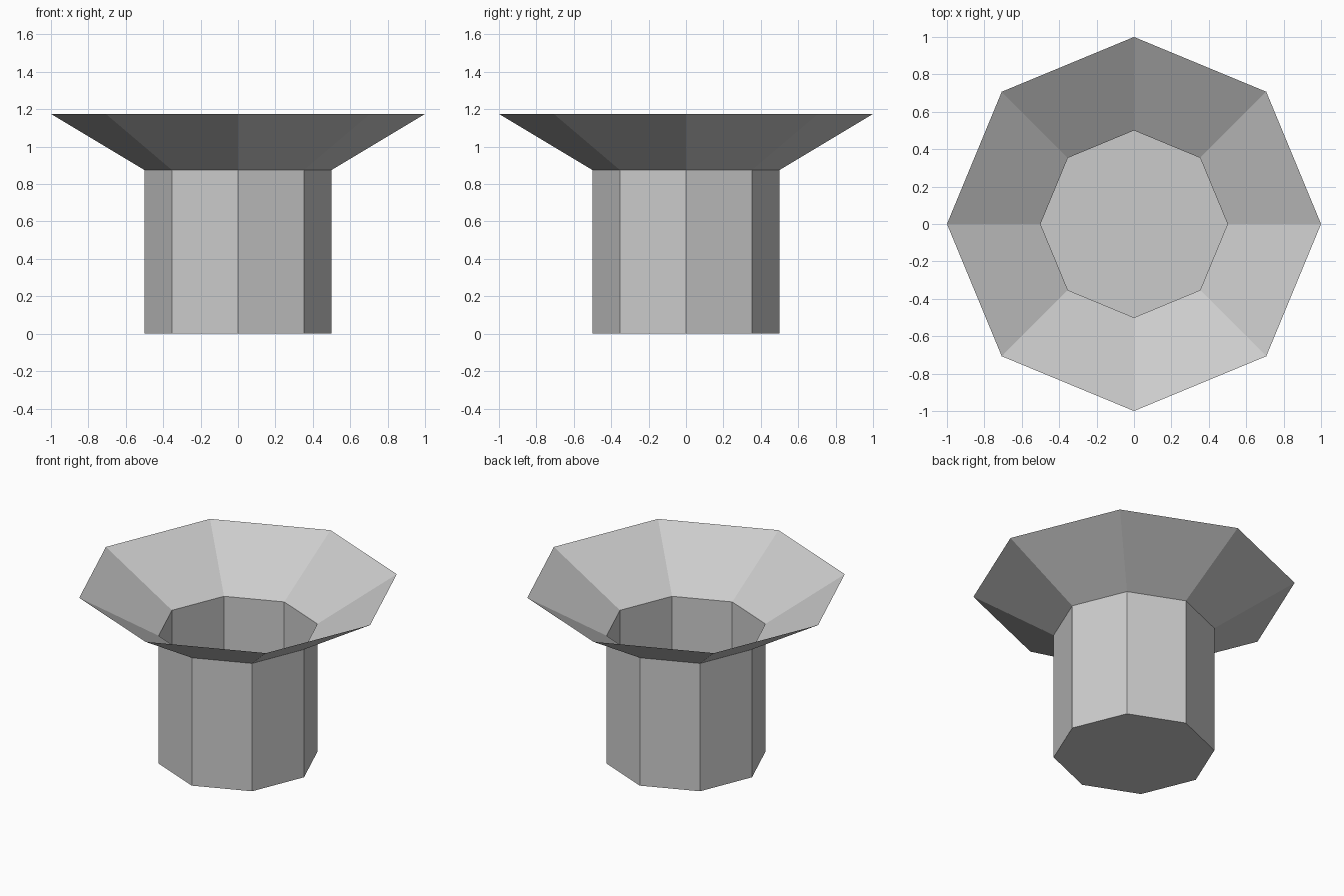
import bpy
import bmesh
from math import cos, sin, tau

SIDES = 8

cube = bpy.data.objects.get("Cube")
if cube:
    bpy.data.objects.remove(cube, do_unlink=True)

# Single plain grey material
grey = bpy.data.materials.new("plain_grey")
grey.use_nodes = True
colour = (0.6, 0.6, 0.6, 1)
grey.diffuse_color = colour
grey.node_tree.nodes["Principled BSDF"].inputs["Base Color"].default_value = colour


def octagonal_shell(name, rings, floor=False):
    """Thin flat-faced shell through (radius, height) rings, listed bottom to top."""
    bm = bmesh.new()
    loops = []
    for radius, z in rings:
        angles = [tau * i / SIDES for i in range(SIDES)]
        loops.append([bm.verts.new((radius * cos(a), radius * sin(a), z)) for a in angles])
    for low, high in zip(loops, loops[1:]):
        for i in range(SIDES):
            j = (i + 1) % SIDES
            bm.faces.new((low[i], low[j], high[j], high[i]))
    if floor:
        bm.faces.new(reversed(loops[0]))
    mesh = bpy.data.meshes.new(name)
    bm.to_mesh(mesh)
    bm.free()
    mesh.materials.append(grey)
    obj = bpy.data.objects.new(name, mesh)
    bpy.context.collection.objects.link(obj)
    return obj


# Upright hollow body, closed at the bottom
octagonal_shell("body", [(0.5, 0), (0.5, 0.875)], floor=True)

# Open flared rim
octagonal_shell("flared_rim", [(0.5, 0.875), (1, 1.175)])
